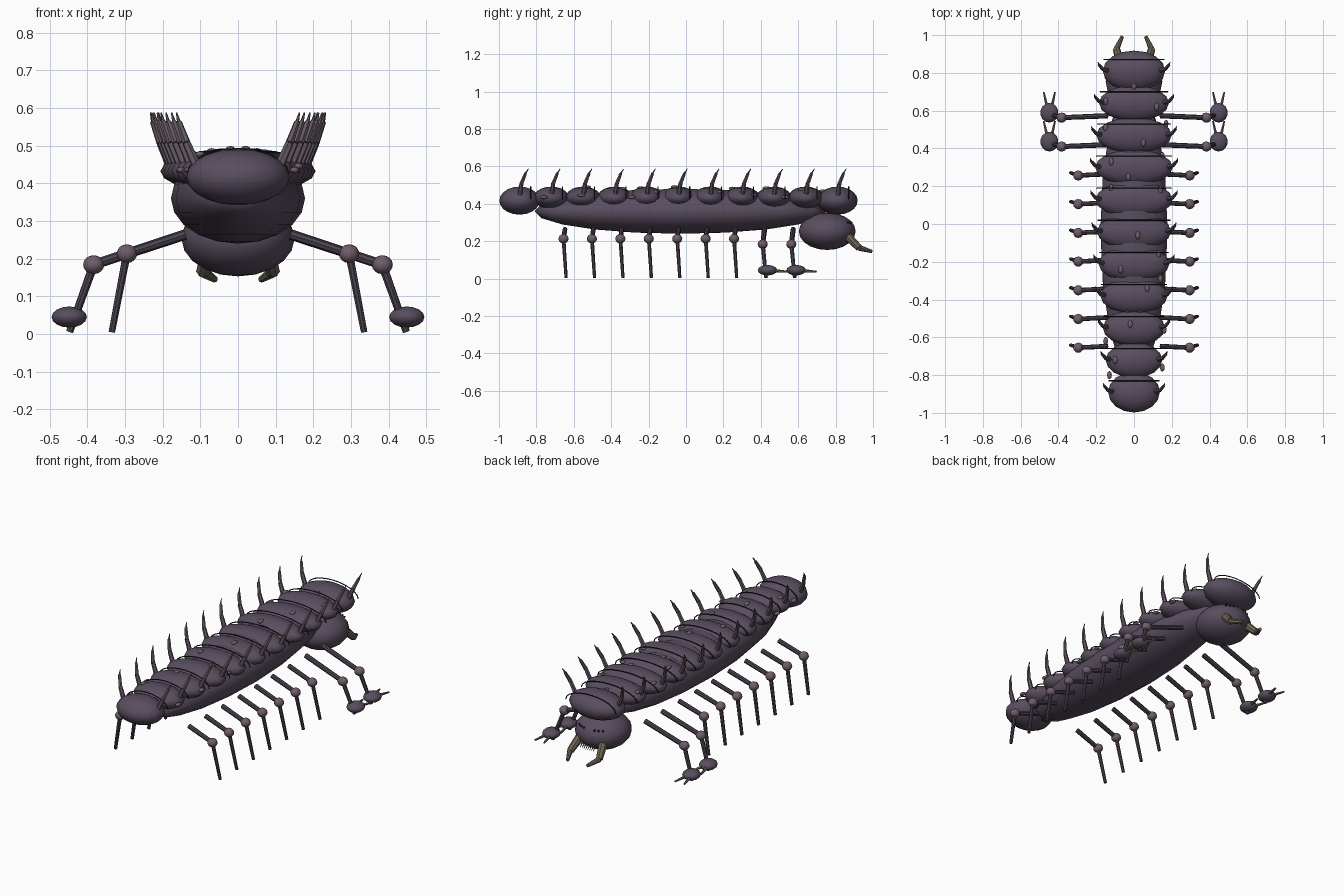
import bpy, bmesh, math
from mathutils import Vector, Matrix

if "Cube" in bpy.data.objects:
    bpy.data.objects.remove(bpy.data.objects["Cube"])

def mat(name, c):
    m = bpy.data.materials.new(name)
    m.diffuse_color = (*c, 1)
    m.use_nodes = True
    m.node_tree.nodes["Principled BSDF"].inputs["Base Color"].default_value = m.diffuse_color
    return m

SHELL = mat("shell", (0.10, 0.075, 0.115))
LIMB = mat("limb", (0.075, 0.058, 0.085))
JOINT = mat("joint", (0.16, 0.11, 0.145))
SPINE = mat("spine", (0.13, 0.10, 0.125))
HORN = mat("horn", (0.16, 0.135, 0.09))
DARK = mat("dark", (0.015, 0.012, 0.02))

def finish(name, bm, material, smooth=True):
    me = bpy.data.meshes.new(name)
    bm.to_mesh(me)
    bm.free()
    for p in me.polygons:
        p.use_smooth = smooth
    me.materials.append(material)
    ob = bpy.data.objects.new(name, me)
    bpy.context.collection.objects.link(ob)
    return ob

def ball(name, c, r, material, seg=16, rings=10):
    bm = bmesh.new()
    bmesh.ops.create_uvsphere(bm, u_segments=seg, v_segments=rings, radius=1,
                              matrix=Matrix.Translation(c) @ Matrix.Diagonal((*r, 1)))
    return finish(name, bm, material)

def rods(name, pts, radii, material, sides=8):
    """Chain of separate tapered rods; radii holds (start, end) per rod."""
    bm = bmesh.new()
    for a, b, (r1, r2) in zip(pts, pts[1:], radii):
        a, b = Vector(a), Vector(b)
        d = b - a
        m = Matrix.Translation((a + b) / 2) @ d.to_track_quat('Z', 'Y').to_matrix().to_4x4()
        bmesh.ops.create_cone(bm, cap_ends=True, segments=sides, radius1=r1, radius2=r2,
                              depth=d.length, matrix=m)
    return finish(name, bm, material, False)

# Long belly and head
ball("belly", (0, -0.03, 0.36), (0.178, 0.78, 0.12), SHELL)
ball("head", (0, 0.755, 0.253), (0.15, 0.152, 0.1), SHELL)

# Back plates from tail to head, each with a seam arc and two spines
widths = [.137, .15, .165, .178, .188, .197, .204, .206, .2, .185, .165]
ys = [-0.89 + 0.17 * i for i in range(11)]
plates = []
for i, (y, w) in enumerate(zip(ys, widths)):
    end = i in (0, 10)
    cz, rz = (0.417, 0.075) if end else (0.432, 0.06)
    ry = 0.108 if end else 0.095
    plates.append((y, w, ry, cz, rz))
    ball("back_plate", (0, y, cz), (w, ry, rz), SHELL)
    arc = [(w * 0.97 * math.cos(math.pi * k / 12), y + 0.06,
            0.425 + 0.066 * math.sin(math.pi * k / 12)) for k in range(13)]
    rods("plate_seam", arc, [(0.003, 0.003)] * 12, DARK, 5)
    for s in (-1, 1):
        rods("back_spine", [(s * (w - 0.025), y + 0.003, 0.45), (s * w, y + 0.01, 0.508),
                            (s * (w + 0.02), y + 0.032, 0.563), (s * (w + 0.026), y + 0.047, 0.587)],
             [(0.013, 0.011), (0.011, 0.008), (0.005, 0.002)], SPINE, 6)

# Warts scattered over the back
spots = [(0, .73), (-.15, .65), (.12, .62), (.05, .43), (-.12, .33), (.15, .36), (-.03, .25),
         (.14, .18), (-.12, .19), (.02, -.06), (.13, -.16), (-.07, -.24), (.14, -.29), (.07, -.34),
         (-.02, -.53), (.16, -.56), (-.15, -.62), (-.1, -.72), (.15, -.76), (-.13, -.8),
         (.17, .53), (-.15, .51)]
for x, y in spots:
    zs = [0.435]
    for py, w, ry, cz, rz in plates:
        q = 1 - (x / w) ** 2 - ((y - py) / ry) ** 2
        if q > 0:
            zs.append(cz + rz * math.sqrt(q))
    ball("wart", (x, y, max(zs)), (0.013, 0.022, 0.009), JOINT, 8, 6)

for s in (-1, 1):
    # Seven pairs of walking legs
    for i in range(7):
        y = -0.655 + 0.152 * i
        knee = (s * 0.295, y, 0.213)
        rods("walking_leg", [(s * 0.14, y + 0.008, 0.264), knee, (s * 0.335, y + 0.014, 0.005)],
             [(0.013, 0.012), (0.011, 0.009)], LIMB)
        ball("walking_knee", knee, (0.027, 0.027, 0.025), JOINT, 12, 8)
    # Two pairs of pincer arms
    for y in (0.41, 0.563):
        knee = (s * 0.383, y, 0.184)
        rods("pincer_arm", [(s * 0.14, y + 0.01, 0.264), knee, (s * 0.447, y + 0.018, 0.006)],
             [(0.014, 0.013), (0.012, 0.010)], LIMB)
        ball("pincer_elbow", knee, (0.028, 0.027, 0.025), JOINT, 12, 8)
        ball("pincer_palm", (s * 0.448, y + 0.026, 0.045), (0.048, 0.052, 0.028), SHELL, 14, 8)
        for t in (-1, 1):
            rods("pincer_prong", [(s * 0.448 + t * 0.014, y + 0.065, 0.042),
                                  (s * 0.448 + t * 0.03, y + 0.135, 0.037)],
                 [(0.009, 0.005)], HORN, 6)
    # Mandibles
    rods("mandible", [(s * 0.075, 0.865, 0.225), (s * 0.093, 0.925, 0.165),
                      (s * 0.062, 0.993, 0.145)], [(0.024, 0.019), (0.016, 0.009)], HORN)
    # Eye cluster
    for k in range(3):
        x = 0.035 + 0.02 * k
        y = 0.755 + 0.152 * math.sqrt(1 - (x / 0.15) ** 2 - 0.47 ** 2)
        ball("eye", (s * x, y, 0.3), (0.006, 0.006, 0.006), DARK, 8, 6)

# Row of small teeth between the mandibles
for k in range(8):
    x = -0.042 + 0.012 * k
    rods("tooth", [(x, 0.885, 0.215), (x, 0.908, 0.19)], [(0.005, 0.001)], HORN, 5)
